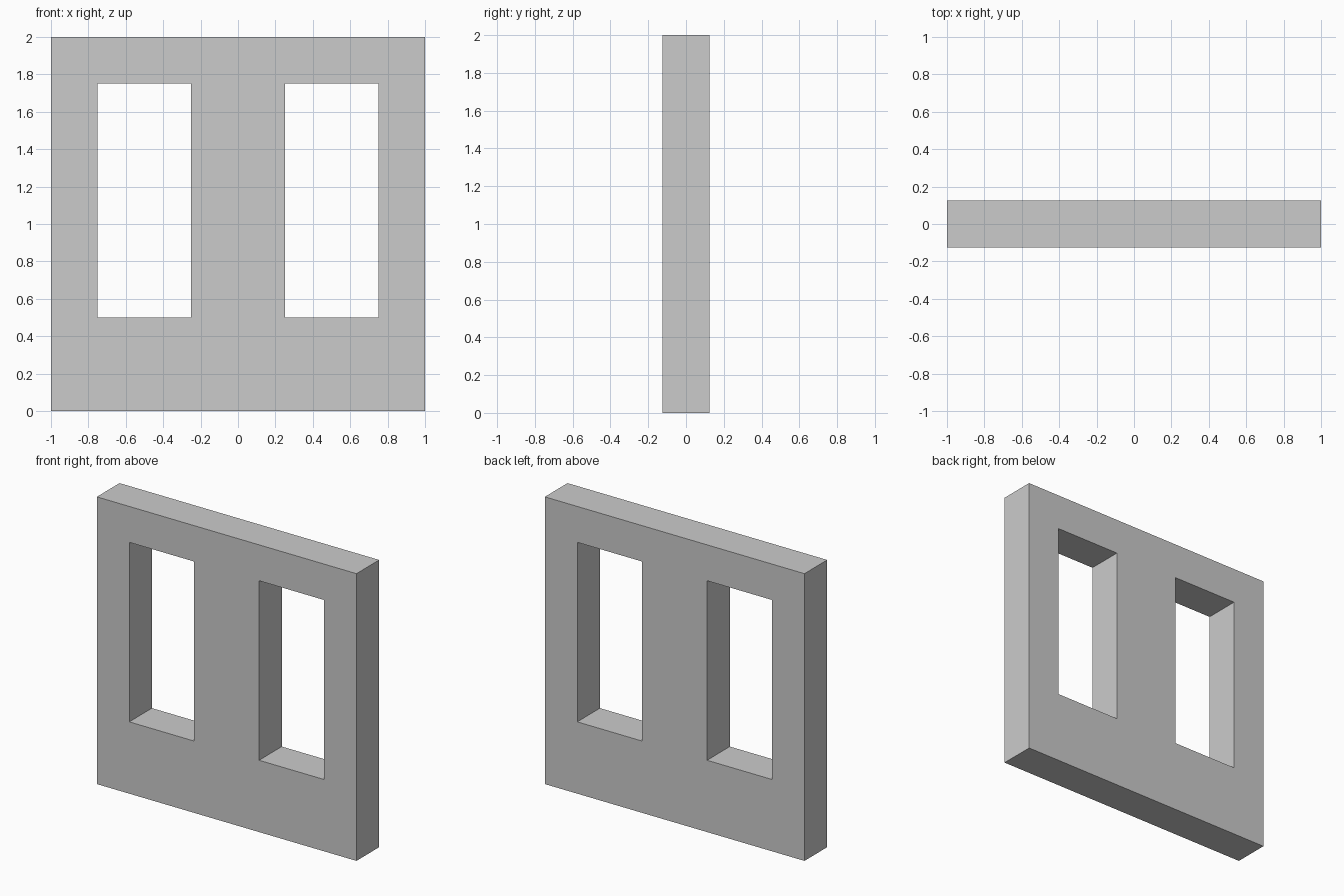
import bpy
import bmesh

if "Cube" in bpy.data.objects:
    bpy.data.objects.remove(bpy.data.objects["Cube"])

# Wall panel: grid lines of the front elevation, with two window cells left open
XS = [-1.0, -0.75, -0.25, 0.25, 0.75, 1.0]
ZS = [0.0, 0.5, 1.75, 2.0]
WINDOWS = {(1, 1), (3, 1)}
THICKNESS = 0.25

bm = bmesh.new()
grid = [[bm.verts.new((x, 0, z)) for z in ZS] for x in XS]
for i in range(len(XS) - 1):
    for j in range(len(ZS) - 1):
        if (i, j) not in WINDOWS:
            bm.faces.new((grid[i][j], grid[i + 1][j],
                          grid[i + 1][j + 1], grid[i][j + 1]))

mesh = bpy.data.meshes.new("window_wall")
bm.to_mesh(mesh)
bm.free()
wall = bpy.data.objects.new("window_wall", mesh)
bpy.context.collection.objects.link(wall)

# Wall depth, centred on y = 0, with closed window reveals
depth = wall.modifiers.new("wall_depth", 'SOLIDIFY')
depth.thickness = THICKNESS
depth.offset = 0
